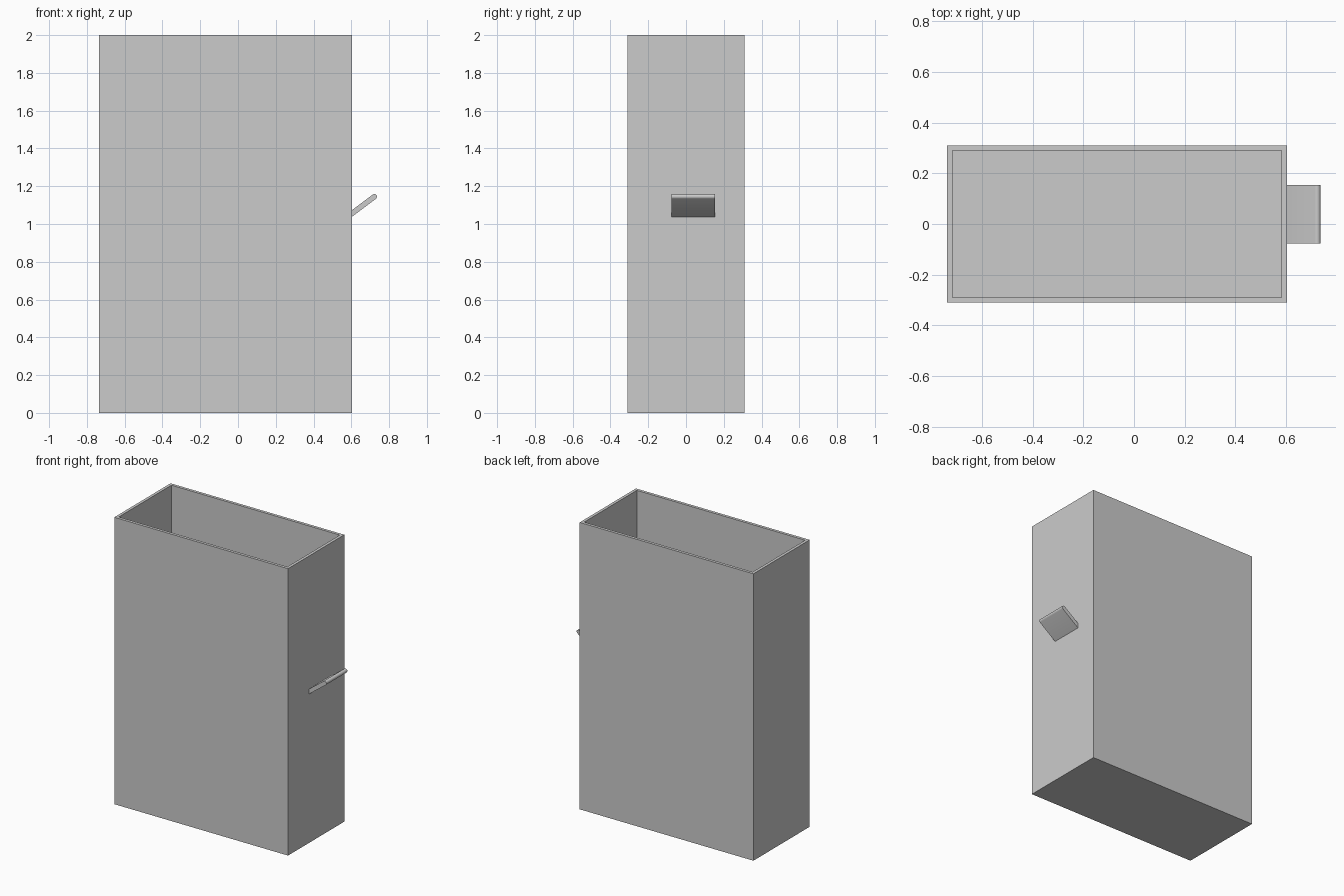
import bpy
import bmesh
from math import cos, sin, pi, radians
from mathutils import Vector

cube = bpy.data.objects.get("Cube")
if cube:
    bpy.data.objects.remove(cube, do_unlink=True)

# One plain grey
grey = bpy.data.materials.new("plain_grey")
grey.use_nodes = True
colour = (0.6, 0.6, 0.6, 1)
grey.diffuse_color = colour
grey.node_tree.nodes["Principled BSDF"].inputs["Base Color"].default_value = colour


def finish(name, bm):
    bmesh.ops.recalc_face_normals(bm, faces=bm.faces)
    mesh = bpy.data.meshes.new(name)
    bm.to_mesh(mesh)
    bm.free()
    mesh.materials.append(grey)
    obj = bpy.data.objects.new(name, mesh)
    bpy.context.collection.objects.link(obj)
    return obj


# Open-topped bin: a box whose top is inset and pushed down to the floor
LEFT, RIGHT, HALF_DEPTH, HEIGHT = -0.737, 0.603, 0.31, 2.0
WALL, FLOOR = 0.029, 0.01
bm = bmesh.new()
base = [bm.verts.new((x, y, 0)) for x, y in (
    (LEFT, -HALF_DEPTH), (RIGHT, -HALF_DEPTH),
    (RIGHT, HALF_DEPTH), (LEFT, HALF_DEPTH))]
bottom = bm.faces.new(base)
side = bmesh.ops.extrude_face_region(bm, geom=[bottom], use_keep_orig=True)["geom"]
bmesh.ops.translate(bm, vec=(0, 0, HEIGHT),
                    verts=[v for v in side if isinstance(v, bmesh.types.BMVert)])
bmesh.ops.recalc_face_normals(bm, faces=bm.faces)
top = max(bm.faces, key=lambda f: f.calc_center_median().z)
bmesh.ops.inset_region(bm, faces=[top], thickness=WALL)
hole = bmesh.ops.extrude_face_region(bm, geom=[top])["geom"]
bmesh.ops.translate(bm, vec=(0, 0, FLOOR - HEIGHT),
                    verts=[v for v in hole if isinstance(v, bmesh.types.BMVert)])
if top.is_valid:
    bmesh.ops.delete(bm, geom=[top], context='FACES_ONLY')
finish("bin_body", bm)

# Sloping side flap with a rounded outer edge, extruded along y
RADIUS, SLOPE = 0.014, radians(37)
tip = Vector((0.722, 1.145))
along = Vector((cos(SLOPE), sin(SLOPE)))
across = Vector((-sin(SLOPE), cos(SLOPE)))
profile = [tip + RADIUS * (cos(a) * along + sin(a) * across)
           for a in (-pi / 2 + pi * i / 8 for i in range(9))]
for s in (1, -1):
    edge = tip + s * RADIUS * across
    profile.append(edge - along * ((edge.x - RIGHT) / along.x))
bm = bmesh.new()
end = bm.faces.new([bm.verts.new((p.x, -0.077, p.y)) for p in profile])
flap = bmesh.ops.extrude_face_region(bm, geom=[end], use_keep_orig=True)["geom"]
bmesh.ops.translate(bm, vec=(0, 0.231, 0),
                    verts=[v for v in flap if isinstance(v, bmesh.types.BMVert)])
handle = finish("side_flap", bm)
bpy.context.view_layer.objects.active = handle
handle.select_set(True)
bpy.ops.object.shade_smooth_by_angle(angle=radians(30))
